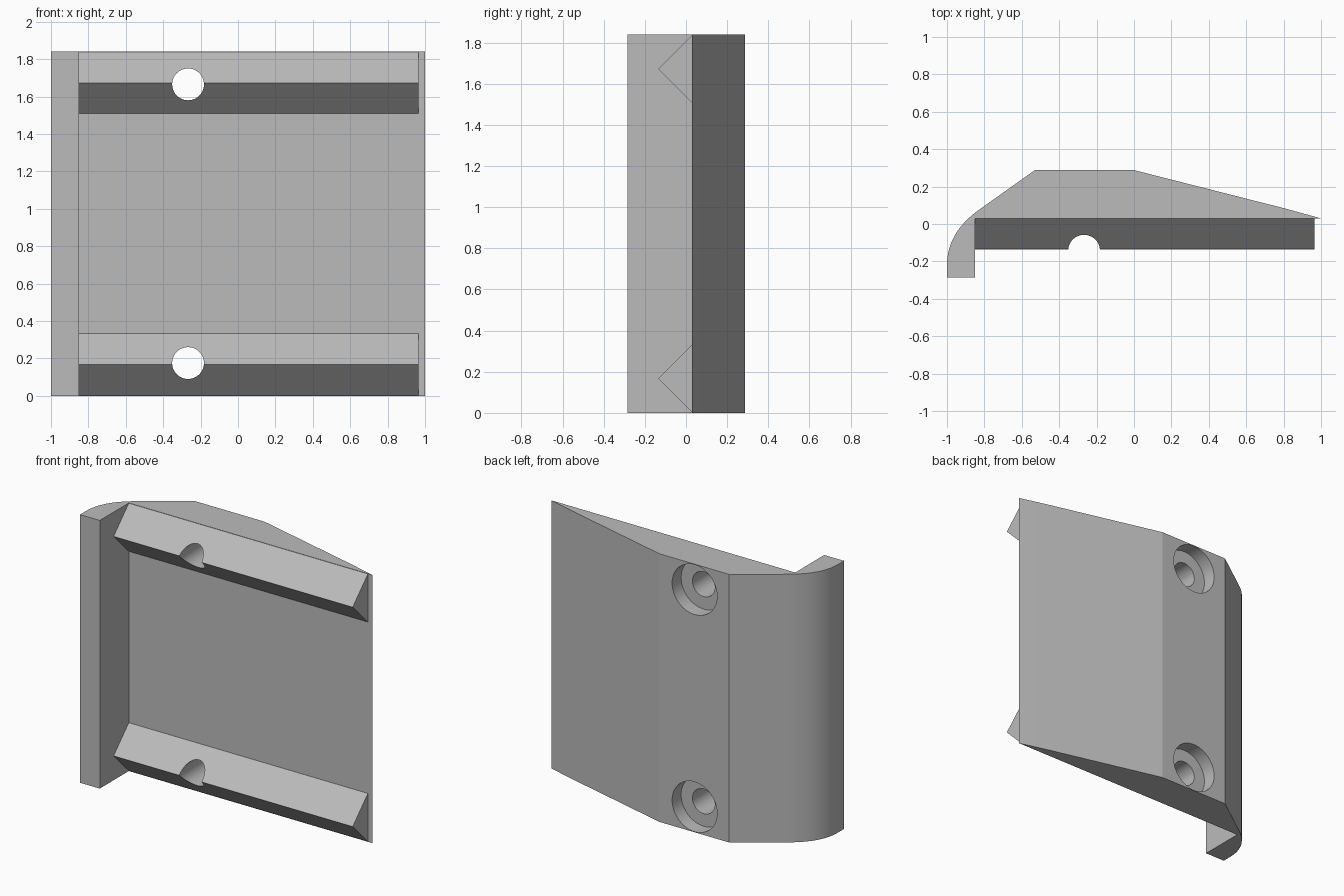
import bpy, bmesh, math
from mathutils import Vector

cube = bpy.data.objects.get("Cube")
if cube:
    bpy.data.objects.remove(cube, do_unlink=True)

HEIGHT = 1.84
HOLE_X = -0.267
HOLE_Z = (0.175, 1.665)

grey = bpy.data.materials.new("plain grey")
grey.use_nodes = True
colour = (0.5, 0.5, 0.5, 1)
grey.diffuse_color = colour
grey.node_tree.nodes["Principled BSDF"].inputs["Base Color"].default_value = colour


def prism(name, outline, sweep):
    """Extrude a closed outline of 3D points along a sweep vector."""
    bm = bmesh.new()
    face = bm.faces.new([bm.verts.new(p) for p in outline])
    ext = bmesh.ops.extrude_face_region(bm, geom=[face])
    moved = [v for v in ext["geom"] if isinstance(v, bmesh.types.BMVert)]
    bmesh.ops.translate(bm, verts=moved, vec=sweep)
    bmesh.ops.recalc_face_normals(bm, faces=bm.faces)
    mesh = bpy.data.meshes.new(name)
    bm.to_mesh(mesh)
    bm.free()
    mesh.materials.append(grey)
    obj = bpy.data.objects.new(name, mesh)
    bpy.context.collection.objects.link(obj)
    return obj


def cylinder(name, radius, y0, y1, z):
    """Cutter running along y at the hole position."""
    turns = [math.tau * i / 48 for i in range(48)]
    ring = [(HOLE_X + radius * math.cos(a), y0, z + radius * math.sin(a)) for a in turns]
    obj = prism(name, ring, (0, y1 - y0, 0))
    obj.hide_render = True
    return obj


def cut(obj, cutters):
    """Subtract the cutters and shade the round parts smooth."""
    bpy.ops.object.select_all(action="DESELECT")
    bpy.context.view_layer.objects.active = obj
    obj.select_set(True)
    for cutter in cutters:
        mod = obj.modifiers.new("cut", "BOOLEAN")
        mod.operation = "DIFFERENCE"
        mod.solver = "EXACT"
        mod.object = cutter
        bpy.ops.object.modifier_apply(modifier=mod.name)
    bpy.ops.object.shade_smooth_by_angle(angle=math.radians(12))


# Body: plan outline with a rounded hooked lip on one side
start, pull, end = Vector((-0.83, 0.075)), Vector((-1, -0.047)), Vector((-1, -0.22))
curve = []
for i in range(17):
    t = i / 16
    curve.append(start * (1 - t) ** 2 + pull * 2 * t * (1 - t) + end * t * t)
plan = [(-1, -0.285), (-0.85, -0.285), (-0.85, 0.03), (1, 0.03),
        (0.8, 0.085), (0, 0.288), (-0.53, 0.288)] + [tuple(p) for p in curve]
body = prism("body", [(x, y, 0) for x, y in plan], (0, 0, HEIGHT))

# Two triangular ridges across the front
ridges = []
for side, base in (("lower", 0.002), ("upper", 1.508)):
    tri = [(-0.85, 0.03, base), (-0.85, 0.03, base + 0.33), (-0.85, -0.135, base + 0.165)]
    ridges.append(prism(side + "_ridge", tri, (1.815, 0, 0)))

# Screw holes with wide counterbores on the back
bores = [cylinder("bore_cutter", 0.085, -0.5, 0.5, z) for z in HOLE_Z]
sinks = [cylinder("counterbore_cutter", 0.171, 0.19, 0.5, z) for z in HOLE_Z]
cut(body, bores + sinks)
for ridge, bore in zip(ridges, bores):
    cut(ridge, [bore])
for cutter in bores + sinks:
    bpy.data.objects.remove(cutter, do_unlink=True)
